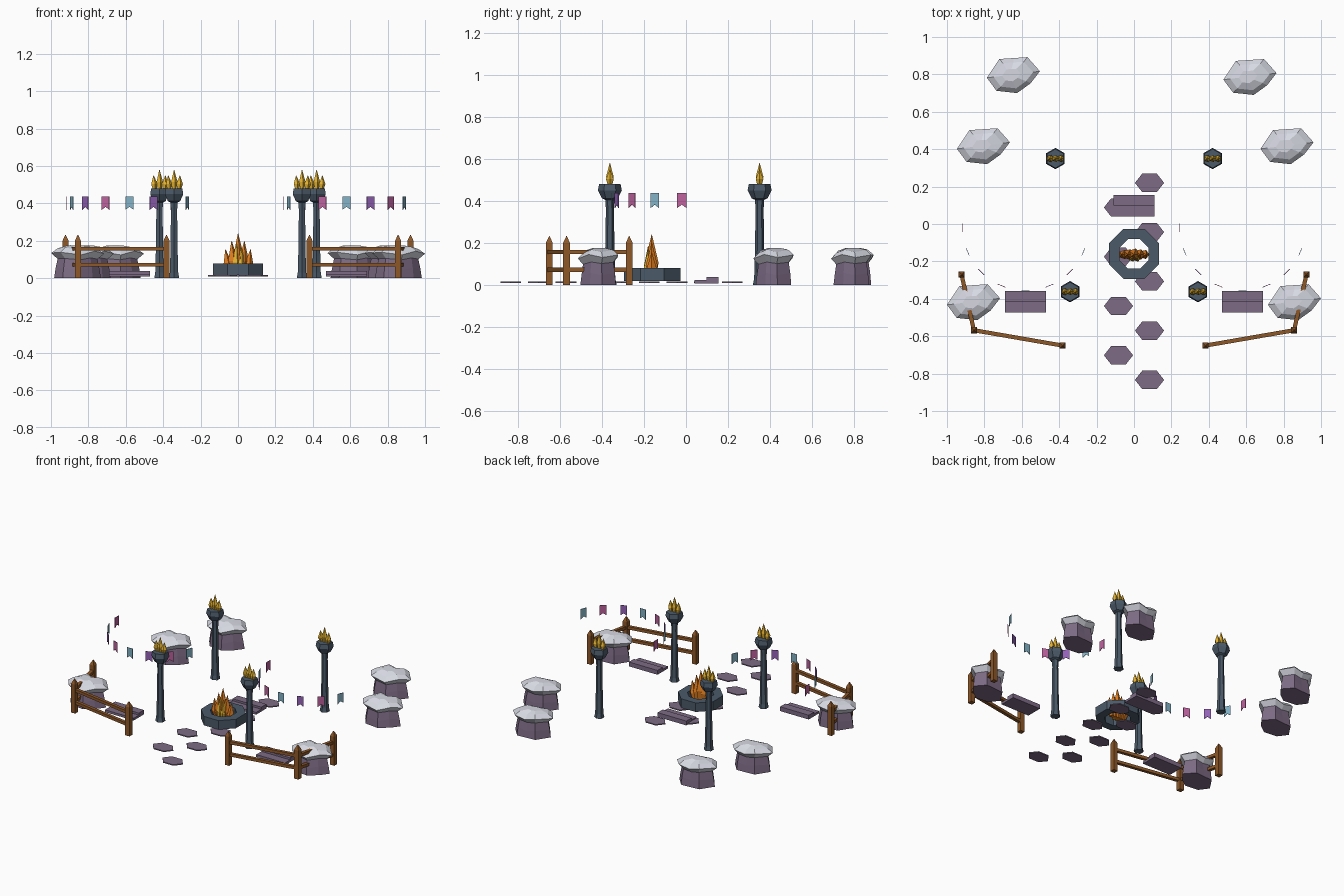
import bpy, bmesh
from math import sin, cos, pi, radians
from mathutils import Vector

if "Cube" in bpy.data.objects:
    bpy.data.objects.remove(bpy.data.objects["Cube"])


def material(name, r, g, b):
    m = bpy.data.materials.new(name)
    m.diffuse_color = [(c / 255) ** 2.2 for c in (r, g, b)] + [1]
    m.use_nodes = True
    m.node_tree.nodes["Principled BSDF"].inputs["Base Color"].default_value = m.diffuse_color
    return m


ROCK = material("purple_stone", 124, 107, 132)
SNOW = material("snow", 214, 216, 226)
STEEL = material("slate", 76, 90, 104)
WOOD = material("wood", 140, 88, 44)
ORANGE = material("orange_flame", 222, 124, 36)
GOLD = material("gold_flame", 226, 176, 52)
FLAGS = [material("pink_cloth", 190, 98, 158), material("teal_cloth", 130, 178, 198),
         material("violet_cloth", 146, 98, 182)]


def loft(name, rings, mat, closed=False):
    """Skin a stack of equal-length rings; closed joins last to first, else caps the ends."""
    bm = bmesh.new()
    vs = [[bm.verts.new(p) for p in r] for r in rings]
    n = len(rings[0])
    pairs = list(zip(vs, vs[1:])) + ([(vs[-1], vs[0])] if closed else [])
    for a, b in pairs:
        for i in range(n):
            j = (i + 1) % n
            bm.faces.new((a[i], a[j], b[j], b[i]))
    if not closed:
        bm.faces.new(vs[0][::-1])
        bm.faces.new(vs[-1])
    bmesh.ops.recalc_face_normals(bm, faces=bm.faces)
    me = bpy.data.meshes.new(name)
    bm.to_mesh(me)
    bm.free()
    me.materials.append(mat)
    ob = bpy.data.objects.new(name, me)
    bpy.context.collection.objects.link(ob)
    return ob


def ring(n, rx, ry, z, x=0, y=0, turn=0):
    return [(x + rx * cos(turn + 2 * pi * i / n), y + ry * sin(turn + 2 * pi * i / n), z)
            for i in range(n)]


def box(name, x0, x1, y0, y1, z0, z1, mat):
    return loft(name, [[(x0, y0, z), (x1, y0, z), (x1, y1, z), (x0, y1, z)]
                       for z in (z0, z1)], mat)


def beam(name, a, b, w, h, mat):
    a, b = Vector(a), Vector(b)
    s = (b - a).cross(Vector((0, 0, 1))).normalized() * w / 2
    u = Vector((0, 0, h / 2))
    return loft(name, [[p - s - u, p + s - u, p + s + u, p - s + u] for p in (a, b)], mat)


def shard(name, x, y, z0, z1, r, lean, mat):
    """Pointed flame: narrow foot, wide belly, sharp tip."""
    h = z1 - z0
    return loft(name, [ring(5, r * .6, r * .6, z0, x, y),
                       ring(5, r, r, z0 + h * .38, x + lean * .5, y),
                       ring(5, .001, .001, z1, x + lean, y)], mat)


# Snow-capped boulders
edge = [(-.142, -.015), (-.075, .085), (0, .09), (.075, .095),
        (.142, .02), (.092, -.045), (.02, -.097), (-.09, -.085)]
wob = [0, .012, -.006, .008, -.004, .01, -.01, .004]
spots = [(-.645, .797), (.62, .787), (-.805, .417), (.818, .417), (-.858, -.417), (.858, -.417)]


def scaled(s, z, k, cx=0):
    return [(px * s + cx, py * s, z + w * k) for (px, py), w in zip(edge, wob)]


for x, y in spots:
    body = loft("boulder", [scaled(.88, 0, 0), scaled(.83, .05, .8), scaled(.72, .125, .5)], ROCK)
    cap = loft("snow_cap", [scaled(.72, .1, .5), scaled(1, .135, 1),
                            scaled(.74, .16, .8), scaled(.35, .174, .2, -.01)], SNOW)
    for o in (body, cap):
        o.location = (x, y, 0)

# Torch posts with three-tongued flames
profile = [(.032, 0), (.026, .03), (.023, .12), (.019, .36), (.022, .405),
           (.038, .412), (.057, .45), (.051, .48)]
for x, y in [(-.42, .35), (.42, .35), (-.342, -.362), (.342, -.362)]:
    loft("torch_post", [ring(6, r, r, z, x, y, pi / 2) for r, z in profile], STEEL)
    for dx, top in ((-.026, .55), (0, .58), (.026, .55)):
        shard("torch_flame", x + dx, y, .475, top, .019, dx * .2, GOLD)

# Fire pit: open octagonal kerb and shards of flame
PY = -.16
loft("fire_pit_ring", [ring(8, r, r, z, 0, PY, pi / 8) for r, z in
                       ((.145, .018), (.145, .08), (.085, .08), (.085, .018))], STEEL, True)
for x, top, r, lean, mat in ((-.045, .155, .026, -.022, ORANGE), (-.024, .2, .03, -.01, ORANGE),
                             (0, .24, .034, 0, ORANGE), (.024, .2, .03, .01, ORANGE),
                             (.045, .155, .026, .022, ORANGE),
                             (-.012, .185, .022, .004, GOLD), (.014, .17, .022, .004, GOLD)):
    shard("fire_flame", x, PY - (.02 if mat is GOLD else .003), .025, top, r, lean, mat)

# Staggered hexagonal stepping stones
for i in range(9):
    x, y = (.083, -.083)[i % 2], .22 - .1317 * i
    loft("stepping_stone", [ring(6, .078, .057, z, x, y) for z in (.01, .017)], ROCK)

# Two-tread stone steps
for x, y in ((0, .098), (-.58, -.415), (.58, -.415)):
    box("lower_step", x - .11, x + .11, y - .057, y, .008, .024, ROCK)
    box("upper_step", x - .11, x + .11, y, y + .056, .008, .038, ROCK)

# Corner fences, mirrored left and right
for s in (-1, 1):
    posts = [(s * .922, -.27), (s * .856, -.568), (s * .382, -.65)]
    for x, y in posts:
        loft("fence_post", [ring(4, r, r, z, x, y, pi / 4) for r, z in
                            ((.023, 0), (.023, .2), (.002, .232))], WOOD)
    for (ax, ay), (bx, by) in zip(posts, posts[1:]):
        for z in (.072, .157):
            beam("fence_rail", (ax, ay, z), (bx, by, z), .022, .02, WOOD)

# Swallow-tailed bunting along two arcs
for cx in (-.58, .58):
    for k in range(8):
        a = radians(180 + 22.5 * k)
        shape = [(-.022, .437), (-.022, .366), (0, .382), (.022, .366), (.022, .437)]
        flag = loft("bunting_flag", [[(px, t, pz) for px, pz in shape] for t in (-.0015, .0015)],
                    FLAGS[k % 3])
        flag.location = (cx + .335 * cos(a), -.02 + .335 * sin(a), 0)
        flag.rotation_euler.z = a + pi / 2
